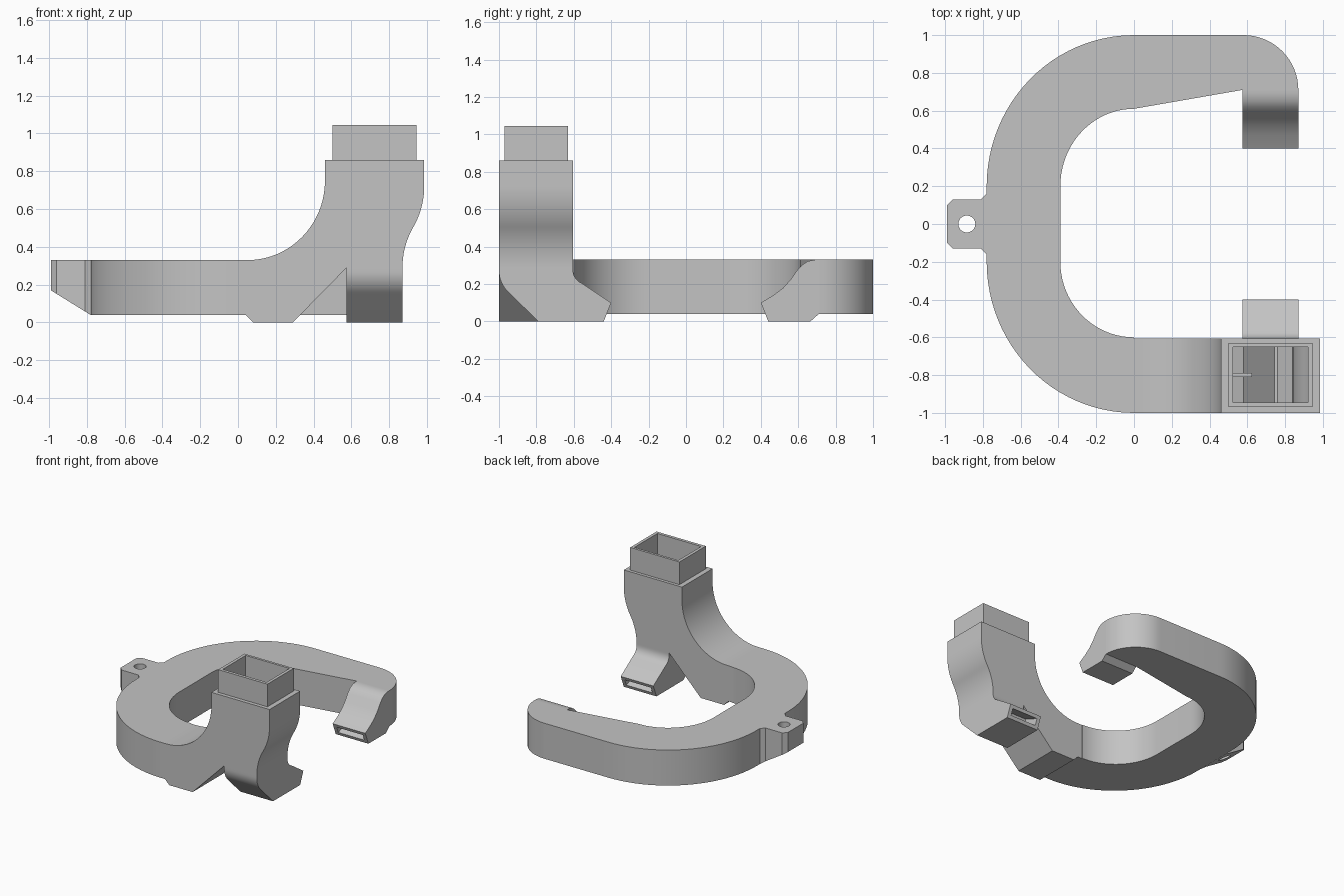
import bpy, bmesh
from math import cos, sin, radians
from mathutils import Vector

if "Cube" in bpy.data.objects:
    bpy.data.objects.remove(bpy.data.objects["Cube"])

grey = bpy.data.materials.new("plain_grey")
grey.use_nodes = True
COLOUR = (0.55, 0.55, 0.55, 1)
grey.diffuse_color = COLOUR
grey.node_tree.nodes["Principled BSDF"].inputs["Base Color"].default_value = COLOUR


def arc(cx, cy, rx, ry, a0, a1, n=16):
    angles = [radians(a0 + (a1 - a0) * i / n) for i in range(n + 1)]
    return [(cx + rx * cos(a), cy + ry * sin(a)) for a in angles]


def prism(name, pts, axis, lo, hi):
    """Extrude a closed 2D profile along one axis."""
    place = {"x": lambda u, v, w: (w, u, v),
             "y": lambda u, v, w: (u, w, v),
             "z": lambda u, v, w: (u, v, w)}[axis]
    bm = bmesh.new()
    low = [bm.verts.new(place(u, v, lo)) for u, v in pts]
    high = [bm.verts.new(place(u, v, hi)) for u, v in pts]
    bm.faces.new(low)
    bm.faces.new(high)
    for i in range(len(pts)):
        j = (i + 1) % len(pts)
        bm.faces.new((low[i], low[j], high[j], high[i]))
    bmesh.ops.recalc_face_normals(bm, faces=bm.faces)
    mesh = bpy.data.meshes.new(name)
    bm.to_mesh(mesh)
    bm.free()
    mesh.materials.append(grey)
    ob = bpy.data.objects.new(name, mesh)
    bpy.context.collection.objects.link(ob)
    return ob


def rect(x0, x1, y0, y1):
    return [(x0, y0), (x1, y0), (x1, y1), (x0, y1)]


def activate(ob):
    bpy.ops.object.select_all(action="DESELECT")
    ob.select_set(True)
    bpy.context.view_layer.objects.active = ob


def cut(cutter, *targets):
    """Subtract the cutter from each target, then discard it."""
    cutter.hide_render = True
    for ob in targets:
        mod = ob.modifiers.new("cut", "BOOLEAN")
        mod.operation = "DIFFERENCE"
        mod.solver = "EXACT"
        mod.object = cutter
        activate(ob)
        bpy.ops.object.modifier_apply(modifier=mod.name)
    bpy.data.objects.remove(cutter)


# C-shaped air channel
outline = (arc(0, -0.2, 0.78, 0.8, 270, 180, 24)
           + arc(0, 0.2, 0.78, 0.8, 180, 90, 24)
           + arc(0.58, 0.71, 0.29, 0.29, 90, 0)
           + [(0.575, 0.71)]
           + arc(0, 0.2, 0.39, 0.41, 90, 180, 20)
           + arc(0, -0.2, 0.39, 0.4, 180, 270, 20))
channel = prism("air_channel", outline, "z", 0.04, 0.33)

# Intake tower sweeping up from the channel, with an S-curved outer side
s_curve = arc(1.30, 0.29, 0.43, 0.43, 180, 150) + arc(0.554, 0.72, 0.431, 0.431, -30, 0)
tower_profile = ([(0, 0.33), (0, 0.04), (0.04, 0.04), (0.08, 0), (0.29, 0), (0.575, 0.29)]
                 + s_curve + [(0.985, 0.86), (0.46, 0.86)]
                 + arc(0.05, 0.75, 0.41, 0.42, 0, -90, 20))
tower = prism("intake_tower", tower_profile, "y", -1, -0.605)
collar = prism("intake_collar", rect(0.5, 0.945, -0.97, -0.63), "z", 0.86, 1.045)

# Front nozzle leg
NX0, NX1 = 0.575, 0.87
leg_profile = ([(-0.605, 0.29), (-1, 0.29)]
               + arc(-0.83, 0.27, 0.17, 0.16, 180, 225, 8)
               + [(-0.79, 0), (-0.44, 0), (-0.4, 0.1), (-0.55, 0.2)]
               + arc(-0.535, 0.28, 0.07, 0.08, 235, 180, 6))
front_nozzle = prism("front_nozzle", leg_profile, "x", NX0, NX1)

# Back nozzle
back_profile = [(0.71, 0.04), (0.665, 0), (0.44, 0), (0.4, 0.1), (0.47, 0.142),
                (0.52, 0.18), (0.56, 0.225), (0.595, 0.275), (0.62, 0.302),
                (0.65, 0.322), (0.69, 0.33), (0.71, 0.33)]
back_nozzle = prism("back_nozzle", back_profile, "x", NX0, NX1)

# Hollow inside of the intake
inner_s = arc(1.30, 0.29, 0.46, 0.46, 180, 150) + arc(0.554, 0.72, 0.4, 0.4, -30, 0)
cavity = ([(0.2, 0.08), (0.28, 0.08), (0.58, 0.38), (0.745, 0.22), (0.76, 0.22)]
          + inner_s + [(0.92, 0.86), (0.92, 1.1), (0.525, 1.1), (0.525, 0.86)]
          + arc(0.05, 0.75, 0.45, 0.46, 0, -70, 16))
cut(prism("cavity_cutter", cavity, "y", -0.945, -0.65), tower, collar, front_nozzle)
vane = prism("intake_vane", rect(0.48, 0.625, -0.81, -0.79), "z", 0.6, 0.86)

# Outlet slots in the tilted nozzle faces
for side, nozzle in ((-1, front_nozzle), (1, back_nozzle)):
    bottom, top = Vector((side * 0.44, 0)), Vector((side * 0.4, 0.1))
    inward = Vector((side * 0.93, 0.37))
    a, b = bottom.lerp(top, 0.25), bottom.lerp(top, 0.75)
    slot = [a - inward * 0.05, a + inward * 0.14, b + inward * 0.14, b - inward * 0.05]
    cut(prism("slot_cutter", slot, "x", NX0 + 0.03, NX1 - 0.03), nozzle)

# Mounting tab with a sloped underside and a screw hole
half = [(-0.77, 0.165), (-0.78, 0.16), (-0.81, 0.13), (-0.96, 0.13), (-0.99, 0.1)]
tab = prism("mounting_tab", half + [(x, -y) for x, y in reversed(half)], "z", 0.04, 0.33)
cut(prism("slope_cutter", [(-1.1, -0.1), (-0.78, -0.1), (-0.78, 0.04), (-0.99, 0.17),
                           (-1.1, 0.238)], "y", -0.3, 0.3), tab)
cut(prism("hole_cutter", arc(-0.885, 0, 0.045, 0.045, 0, 345, 23), "z", -0.1, 0.5), tab)

for ob in (channel, tower, collar, front_nozzle, back_nozzle, vane, tab):
    activate(ob)
    bpy.ops.object.shade_smooth_by_angle(angle=radians(25))
